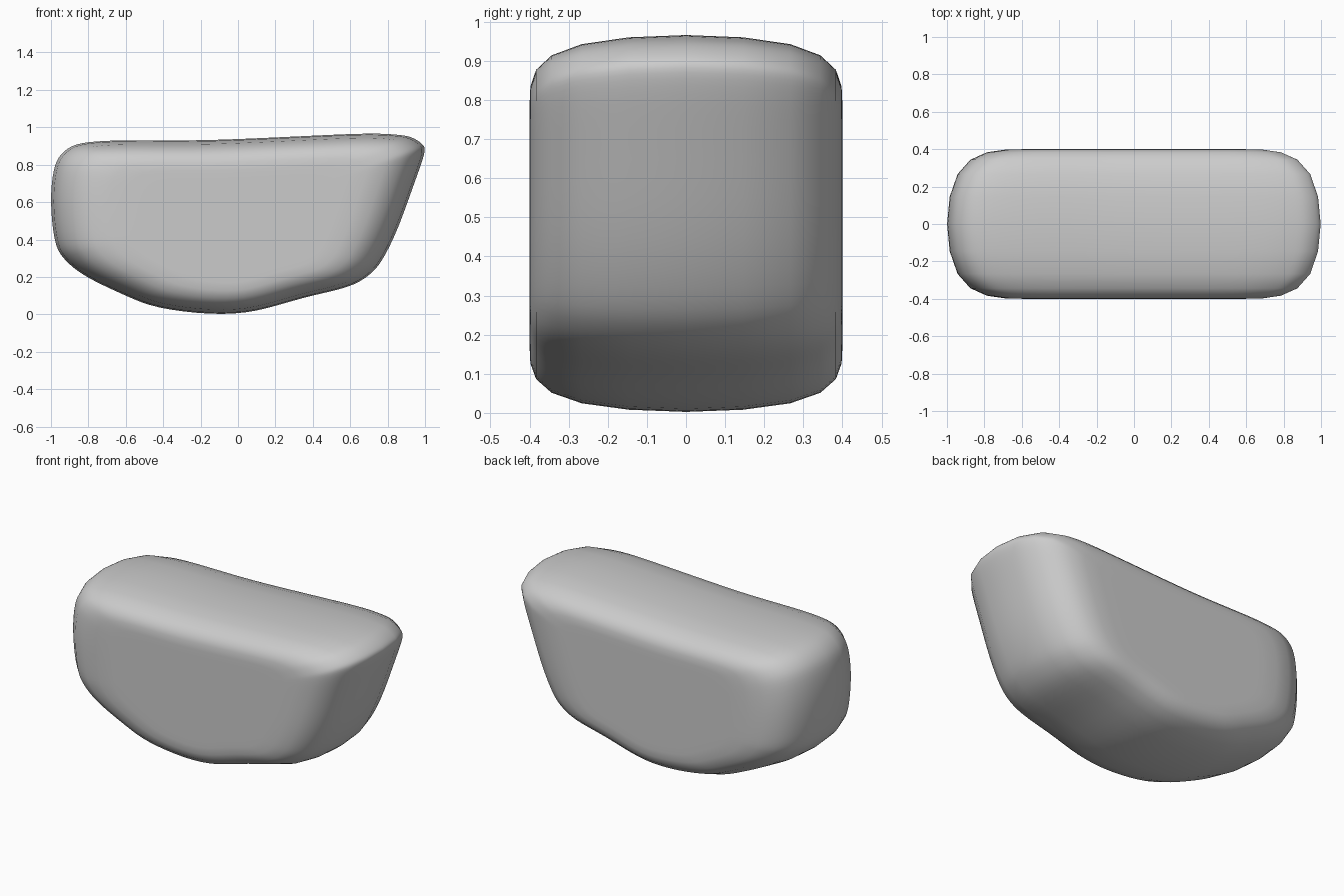
import bpy, bmesh
from mathutils import Vector

if "Cube" in bpy.data.objects:
    bpy.data.objects.remove(bpy.data.objects["Cube"])

HALF_WIDTH = 0.4
CENTRE = Vector((0, 0.47))

# Side outline (x, z) that the rounded body passes through
outline = [Vector(p) for p in (
    (-1.0, .6), (-.98, .40), (-.94, .31), (-.88, .25), (-.77, .18), (-.6, .1),
    (-.42, .037), (-.15, .004), (.1, .021), (.35, .088), (.58, .146),
    (.70, .21), (.77, .29), (.85, .45), (.925, .65), (.975, .79), (.998, .87),
    (.985, .91), (.93, .945), (.85, .96), (.7, .966), (.4, .955), (0, .937),
    (-.3, .93), (-.6, .93), (-.8, .92), (-.895, .895), (-.95, .85),
    (-.985, .77))]

# Cage points whose subdivided curve runs through the outline
cage = [p.copy() for p in outline]
n = len(cage)
for _ in range(30):
    limit = [(cage[i - 1] + 4 * cage[i] + cage[(i + 1) % n]) / 6 for i in range(n)]
    cage = [c + t - l for c, t, l in zip(cage, outline, limit)]


def add_ring(bm, scale_x, scale_z, y):
    ring = []
    for p in cage:
        d = p - CENTRE
        ring.append(bm.verts.new((d.x * scale_x, y, CENTRE.y + d.y * scale_z)))
    return ring


# Body: concentric rings on each flat side, one span across the width
bm = bmesh.new()
steps = [(.2, .3), (.57, .64), (1.018, 1.016)]
rings = [add_ring(bm, sx, sz, -HALF_WIDTH) for sx, sz in steps]
rings += [add_ring(bm, sx, sz, HALF_WIDTH) for sx, sz in reversed(steps)]
for a, b in zip(rings, rings[1:]):
    for i in range(n):
        j = (i + 1) % n
        bm.faces.new((a[i], a[j], b[j], b[i]))
bm.faces.new(rings[0])
bm.faces.new(rings[-1])
bmesh.ops.recalc_face_normals(bm, faces=bm.faces)
for f in bm.faces:
    f.smooth = True

mesh = bpy.data.meshes.new("rounded_body")
bm.to_mesh(mesh)
bm.free()
body = bpy.data.objects.new("rounded_body", mesh)
bpy.context.collection.objects.link(body)
sub = body.modifiers.new("smooth", 'SUBSURF')
sub.levels = sub.render_levels = 2
